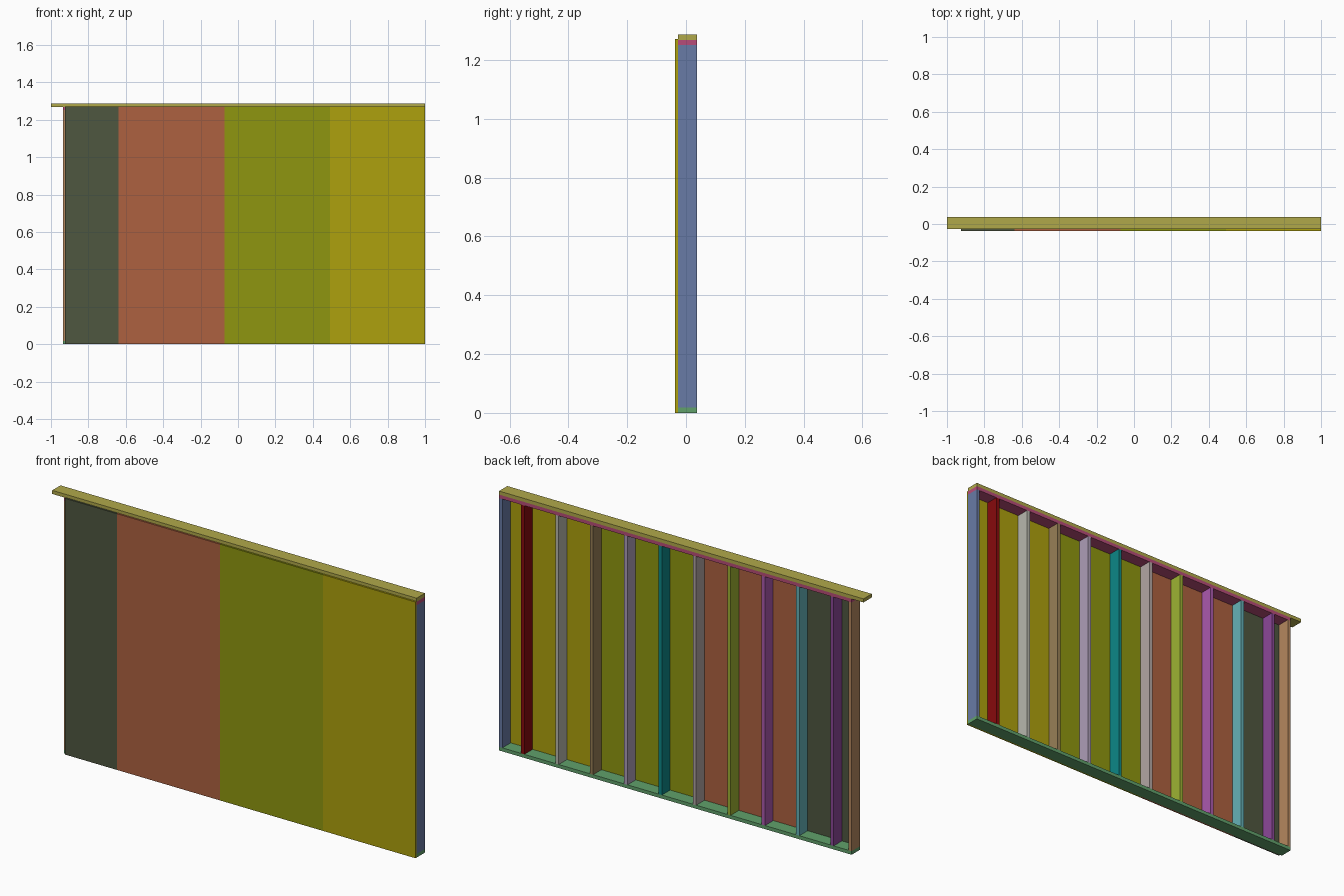
import bpy

if "Cube" in bpy.data.objects:
    bpy.data.objects.remove(bpy.data.objects["Cube"])

IN = 2 / 169.6                  # one inch of lumber in model units
T, D = 1.5 * IN, 5.5 * IN       # lumber thickness and depth
H = 109.125 * IN                # full wall height
SHEET = 0.75 * IN               # sheathing thickness
Y0 = -(D + SHEET) / 2           # front of sheathing
Y1 = Y0 + SHEET                 # front of framing
Y2 = Y1 + D                     # back of framing
LEFT, RIGHT = -1 + D, 1.0


def linear(c):
    return c / 12.92 if c <= 0.04045 else ((c + 0.055) / 1.055) ** 2.4


def box(name, x, y, z, rgb):
    """Axis-aligned box from (min, max) ranges."""
    bpy.ops.mesh.primitive_cube_add(
        size=1, location=[(a + b) / 2 for a, b in (x, y, z)])
    ob = bpy.context.object
    ob.name = name
    ob.scale = [b - a for a, b in (x, y, z)]
    bpy.ops.object.transform_apply(location=False, rotation=False, scale=True)
    mat = bpy.data.materials.new(name + "_colour")
    mat.diffuse_color = [linear(c) for c in rgb] + [1]
    mat.use_nodes = True
    mat.node_tree.nodes["Principled BSDF"].inputs["Base Color"].default_value = mat.diffuse_color
    ob.data.materials.append(mat)


# Horizontal plates; the cap plate overhangs on the left
frame_y = (Y1, Y2)
box("bottom_plate", (LEFT, RIGHT), frame_y, (0, T), (.38, .63, .42))
box("top_plate", (LEFT, RIGHT), frame_y, (H - 2 * T, H - T), (.72, .30, .47))
box("cap_plate", (-1, RIGHT), frame_y, (H - T, H), (.69, .66, .29))

# Studs: both ends plus ten on regular centres
stud_z = (T, H - 2 * T)
joint = 0.493                   # rightmost sheathing joint, on a stud centre
step = 16 * IN
box("end_stud_right", (RIGHT - T, RIGHT), frame_y, stud_z, (.41, .48, .65))
box("end_stud_left", (LEFT, LEFT + T), frame_y, stud_z, (.71, .53, .37))
stud_colours = [(.53, .04, .05), (.72, .72, .68), (.60, .50, .34),
                (.68, .62, .72), (.05, .53, .53), (.70, .65, .64),
                (.62, .70, .20), (.67, .35, .68), (.40, .70, .72),
                (.55, .28, .60)]
for i, colour in enumerate(stud_colours):
    cx = joint + (2 - i) * step
    box(f"stud_{i + 1}", (cx - T / 2, cx + T / 2), frame_y, stud_z, colour)

# Sheathing panels on the front
edges = [-0.925, joint - 6 * step, joint - 3 * step, joint, RIGHT]
panel_colours = [(.31, .34, .25), (.68, .38, .25), (.56, .59, .06), (.68, .63, .05)]
for i, colour in enumerate(panel_colours):
    box(f"sheathing_{i + 1}", (edges[i], edges[i + 1]), (Y0, Y1), (0, 1.271), colour)
